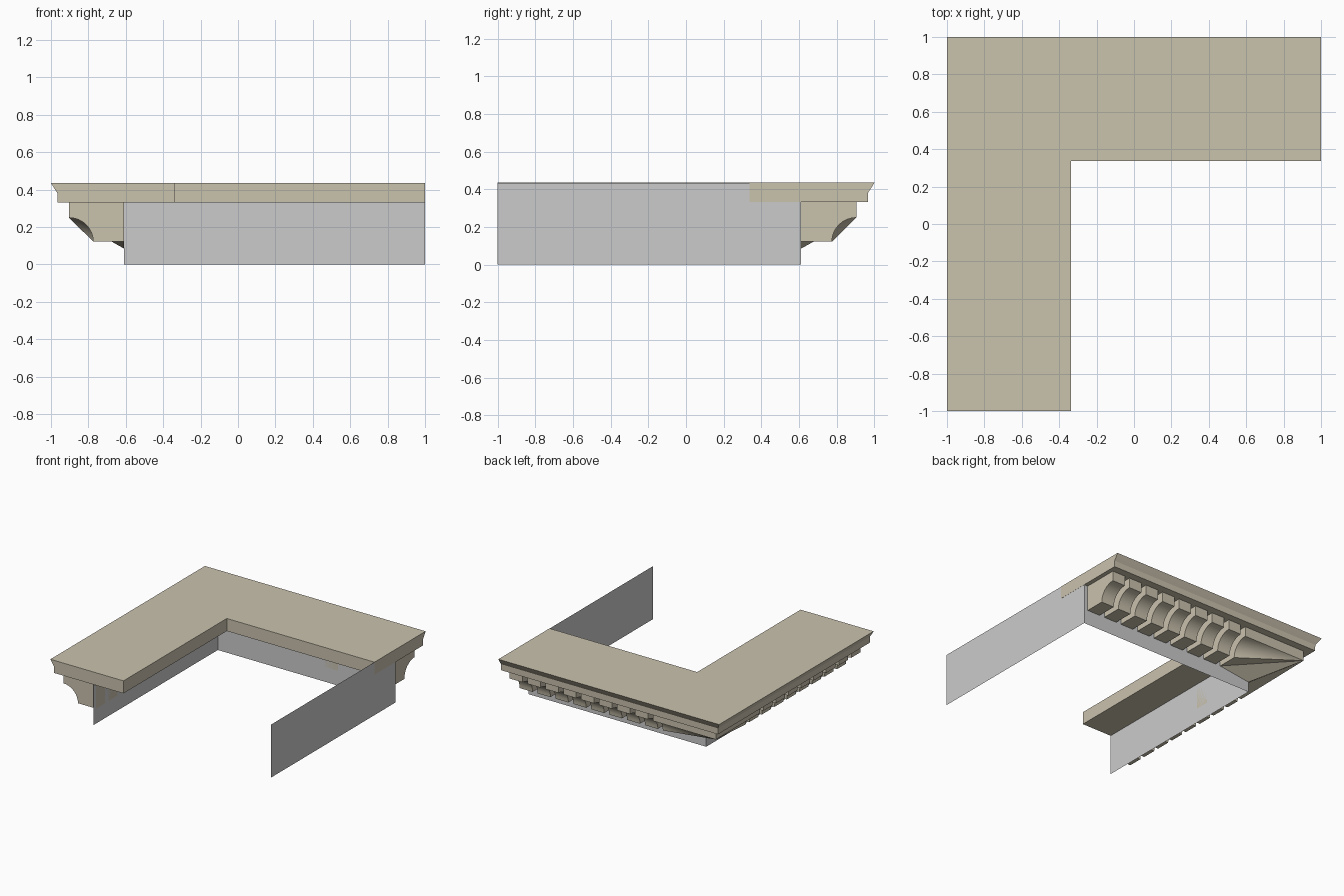
import bpy, bmesh, math
from mathutils import Matrix

if "Cube" in bpy.data.objects:
    bpy.data.objects.remove(bpy.data.objects["Cube"])

tan = bpy.data.materials.new("stone")
tan.diffuse_color = (0.59, 0.54, 0.42, 1)
tan.use_nodes = True
tan.node_tree.nodes["Principled BSDF"].inputs["Base Color"].default_value = tan.diffuse_color

WALL, TOP, UNDER, LOW = 0.61, 0.435, 0.332, 0.122
# swaps the two wings across the corner diagonal: (x, y) -> (-y, -x)
DIAGONAL = Matrix(((0, -1, 0, 0), (-1, 0, 0, 0), (0, 0, 1, 0), (0, 0, 0, 1)))


def finish(name, bm, mat=None, wings=False, smooth=False):
    if wings:
        copy = bmesh.ops.duplicate(bm, geom=bm.verts[:] + bm.edges[:] + bm.faces[:])["geom"]
        bmesh.ops.transform(bm, matrix=DIAGONAL, verts=[g for g in copy if isinstance(g, bmesh.types.BMVert)])
        bmesh.ops.remove_doubles(bm, verts=bm.verts, dist=1e-4)
    bmesh.ops.recalc_face_normals(bm, faces=bm.faces)
    mesh = bpy.data.meshes.new(name)
    bm.to_mesh(mesh)
    bm.free()
    ob = bpy.data.objects.new(name, mesh)
    bpy.context.collection.objects.link(ob)
    if mat:
        mesh.materials.append(mat)
    if smooth:
        bpy.ops.object.select_all(action='DESELECT')
        ob.select_set(True)
        bpy.context.view_layer.objects.active = ob
        bpy.ops.object.shade_smooth_by_angle(angle=math.radians(30))
    return ob


def loft(bm, rings, close=True, caps=True):
    rows = [[bm.verts.new(p) for p in ring] for ring in rings]
    n = len(rows[0])
    for a, b in zip(rows, rows[1:]):
        for i in range(n if close else n - 1):
            j = (i + 1) % n
            bm.faces.new((a[i], a[j], b[j], b[i]))
    if caps:
        bm.faces.new(rows[0])
        bm.faces.new(rows[-1])


# L-shaped crown slab: profile (distance out, height) swept round a mitred corner
crown = [(0.338, UNDER), (0.965, UNDER), (0.966, 0.382), (0.98, 0.403), (1.0, TOP), (0.338, TOP)]
bm = bmesh.new()
loft(bm, [[(1, d, z) for d, z in crown],
          [(-d, d, z) for d, z in crown],
          [(-d, -1, z) for d, z in crown]])
finish("crown_slab", bm, tan)

# thin wall strip on three sides
bm = bmesh.new()
path = [(-WALL, -1), (-WALL, WALL), (0.999, WALL), (0.999, -1)]
loft(bm, [[(x, y, 0), (x, y, TOP - 0.001)] for x, y in path], close=False, caps=False)
finish("wall", bm)

# bracket profile with a concave quarter-round
N = 8
cove = [(0.904 - 0.13 * math.sin(t), LOW + 0.128 * math.cos(t))
        for t in (i * math.pi / 2 / N for i in range(N + 1))]
profile = [(WALL, UNDER), (0.904, UNDER)] + cove + [(WALL, LOW)]

# eight brackets along each wing
bm = bmesh.new()
for k in range(8):
    x = -0.287 + 0.1622 * k
    loft(bm, [[(s, d, z) for d, z in profile] for s in (x, x + 0.117)])
finish("brackets", bm, tan, wings=True, smooth=True)

# corner bracket: the profile converges on the outer corner tip
bm = bmesh.new()
start = [bm.verts.new((-0.332, d, z)) for d, z in profile]
tip_top = bm.verts.new((-0.904, 0.904, UNDER))
tip = bm.verts.new((-0.904, 0.904, 0.25))
inner = bm.verts.new((-WALL, WALL, 0.085))
bm.faces.new(start)
bm.faces.new((start[1], start[2], tip, tip_top))
for a, b in zip(start[2:-2], start[3:-1]):
    bm.faces.new((a, b, tip))
bm.faces.new((start[-2], start[-1], tip))
bm.faces.new((start[-1], inner, tip))
finish("corner_bracket", bm, tan, wings=True, smooth=True)
